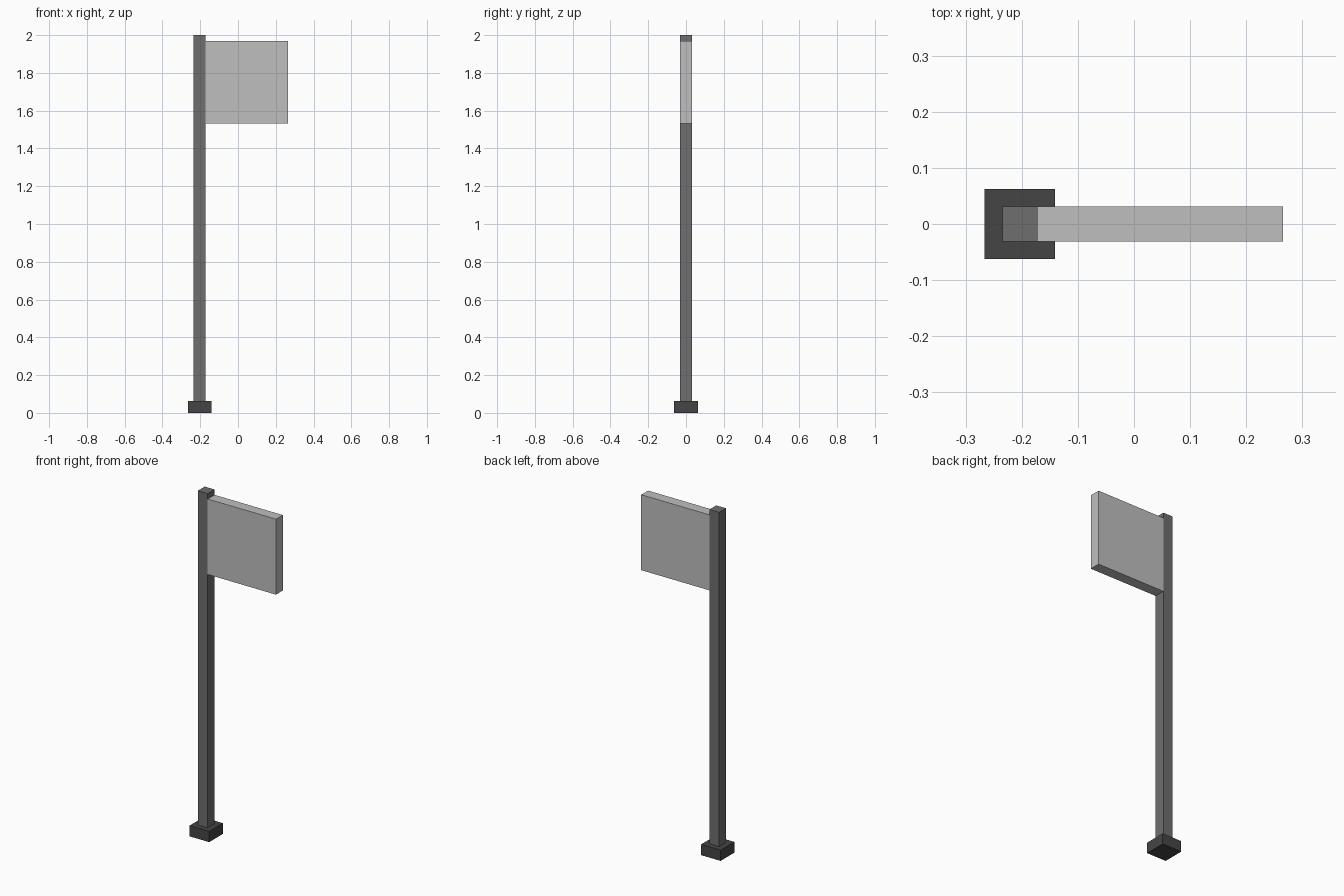
import bpy
import bmesh
from mathutils import Matrix, Vector

cube = bpy.data.objects.get("Cube")
if cube:
    bpy.data.objects.remove(cube, do_unlink=True)


def make_material(name, value):
    mat = bpy.data.materials.new(name)
    mat.use_nodes = True
    color = (value, value, value, 1.0)
    mat.diffuse_color = color
    mat.node_tree.nodes["Principled BSDF"].inputs["Base Color"].default_value = color
    return mat


def box(name, low, high, mat):
    """Axis-aligned box between two corners."""
    low, high = Vector(low), Vector(high)
    bm = bmesh.new()
    bmesh.ops.create_cube(bm, size=1.0, matrix=Matrix.Diagonal((*(high - low), 1.0)))
    mesh = bpy.data.meshes.new(name)
    bm.to_mesh(mesh)
    bm.free()
    mesh.materials.append(mat)
    obj = bpy.data.objects.new(name, mesh)
    obj.location = (low + high) / 2
    bpy.context.collection.objects.link(obj)
    return obj


dark_grey = make_material("dark grey", 0.06)
mid_grey = make_material("mid grey", 0.156)
light_grey = make_material("light grey", 0.52)

U = 0.03125          # half the post width
POST_X = -0.2035     # post centre line

# Square foot under the post
box("base", (POST_X - 2 * U, -2 * U, 0), (POST_X + 2 * U, 2 * U, 2 * U), dark_grey)
# Tall square post
box("post", (POST_X - U, -U, 2 * U), (POST_X + U, U, 2.0), mid_grey)
# Sign panel attached to the post's left side
box("sign_panel", (POST_X + U, -U, 2.0 - 15 * U), (POST_X + 15 * U, U, 2.0 - U), light_grey)
